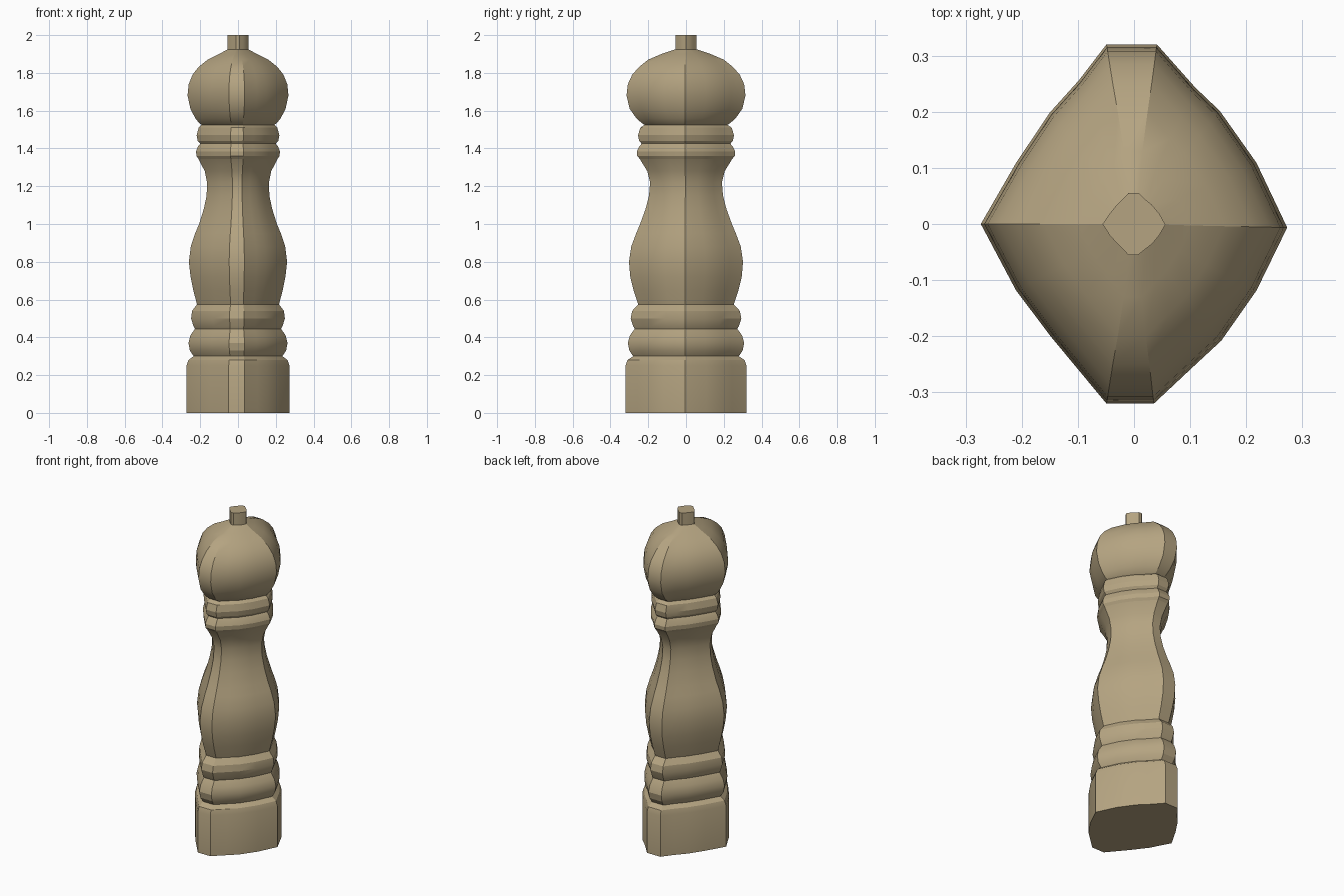
import bpy, bmesh, math

# Irregular diamond cross-section with clipped front and back corners (unit size)
SECTION = [(1.0, -0.02), (0.80, 0.34), (0.56, 0.63), (0.40, 0.76), (0.15, 1.0),
           (-0.18, 1.0), (-0.36, 0.80), (-0.55, 0.62), (-0.77, 0.34), (-1.0, 0.0),
           (-0.77, -0.37), (-0.54, -0.63), (-0.18, -1.0), (0.13, -1.0),
           (0.38, -0.80), (0.57, -0.65), (0.80, -0.37)]


def turned_part(name, profile, cap_bottom=False, cap_top=False):
    """Skin the cross-section along a profile of (z, half width, half depth)."""
    bm = bmesh.new()
    rings = [[bm.verts.new((x * rx, y * ry, z)) for x, y in SECTION]
             for z, rx, ry in profile]
    n = len(SECTION)
    for a, b in zip(rings, rings[1:]):
        for i in range(n):
            j = (i + 1) % n
            bm.faces.new((a[i], a[j], b[j], b[i]))
    if cap_bottom:
        bm.faces.new(rings[0][::-1])
    if cap_top:
        bm.faces.new(rings[-1])
    mesh = bpy.data.meshes.new(name)
    bm.to_mesh(mesh)
    bm.free()
    mat = bpy.data.materials.get("wood")
    if mat is None:
        mat = bpy.data.materials.new("wood")
        mat.diffuse_color = (0.46, 0.37, 0.22, 1)
    mesh.materials.append(mat)
    obj = bpy.data.objects.new(name, mesh)
    bpy.context.collection.objects.link(obj)
    bpy.ops.object.select_all(action='DESELECT')
    obj.select_set(True)
    bpy.context.view_layer.objects.active = obj
    bpy.ops.object.shade_smooth_by_angle(angle=math.radians(22))
    return obj


# Plinth with a chamfered top
turned_part("base", [(0, .273, .32), (.25, .273, .32), (.28, .262, .31),
                     (.30, .235, .28)], cap_bottom=True)

# Two beads above the plinth
turned_part("lower_rings", [(.30, .235, .28), (.33, .255, .30), (.37, .262, .308),
                            (.41, .252, .297), (.445, .228, .272), (.46, .236, .28),
                            (.50, .248, .293), (.54, .243, .285), (.575, .217, .253)])

# Waisted body
turned_part("body", [(.575, .217, .253), (.65, .237, .278), (.72, .251, .295),
                     (.80, .26, .302), (.88, .25, .29), (.95, .227, .264),
                     (1.0, .206, .243), (1.08, .181, .214), (1.15, .166, .196),
                     (1.22, .164, .19), (1.28, .176, .205), (1.345, .21, .245)])

# Two beads under the head
turned_part("upper_rings", [(1.345, .21, .245), (1.36, .22, .258), (1.385, .222, .26),
                            (1.41, .212, .247), (1.425, .20, .235), (1.44, .213, .248),
                            (1.47, .219, .254), (1.51, .208, .242), (1.525, .193, .22)])

# Rounded head
turned_part("head", [(1.525, .193, .22), (1.535, .206, .235), (1.56, .226, .263),
                     (1.61, .252, .298), (1.68, .267, .315), (1.74, .261, .308),
                     (1.79, .241, .285), (1.83, .21, .25), (1.87, .161, .20),
                     (1.90, .10, .13), (1.925, .055, .055)])

# Small top knob
turned_part("knob", [(1.925, .056, .055), (2.0, .056, .055)], cap_top=True)
